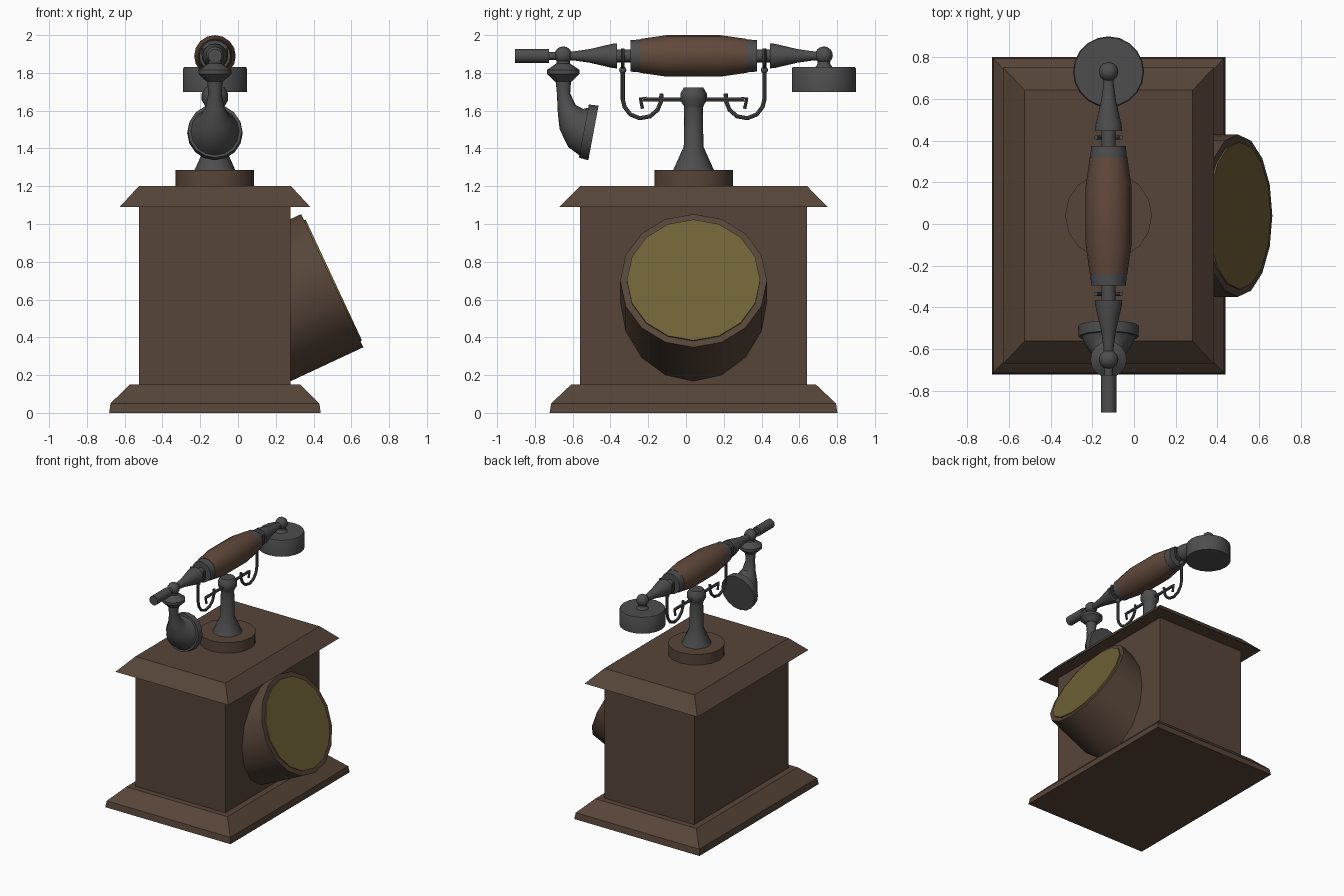
import bpy, bmesh, math
from mathutils import Vector

if "Cube" in bpy.data.objects:
    bpy.data.objects.remove(bpy.data.objects["Cube"])

CX, CY, HZ = -0.122, 0.04, 1.89      # centre of the case, height of the handset axis


def material(name, rgb):
    m = bpy.data.materials.new(name)
    m.diffuse_color = (*rgb, 1)
    m.use_nodes = True
    m.node_tree.nodes["Principled BSDF"].inputs["Base Color"].default_value = m.diffuse_color
    return m


WOOD = material("brown wood", (0.095, 0.060, 0.041))
GRIP = material("reddish wood", (0.120, 0.066, 0.044))
METAL = material("dark grey metal", (0.075, 0.075, 0.075))
BRASS = material("olive yellow", (0.155, 0.120, 0.036))


def finish(name, bm, mat, smooth=True):
    bmesh.ops.recalc_face_normals(bm, faces=bm.faces)
    me = bpy.data.meshes.new(name)
    bm.to_mesh(me)
    bm.free()
    me.materials.append(mat)
    ob = bpy.data.objects.new(name, me)
    bpy.context.collection.objects.link(ob)
    if smooth:
        bpy.ops.object.select_all(action='DESELECT')
        ob.select_set(True)
        bpy.context.view_layer.objects.active = ob
        bpy.ops.object.shade_smooth_by_angle(angle=math.radians(32))
    return ob


def skin(bm, loops):
    n = len(loops[0])
    for a, b in zip(loops, loops[1:]):
        for i in range(n):
            j = (i + 1) % n
            bm.faces.new((a[i], a[j], b[j], b[i]))
    bm.faces.new(loops[0])
    bm.faces.new(loops[-1][::-1])


def tiers(name, levels, mat):
    """Stack of rectangles: (z, half width, half depth)."""
    bm = bmesh.new()
    loops = [[bm.verts.new((CX + sx * hx, CY + sy * hy, z))
              for sx, sy in ((-1, -1), (1, -1), (1, 1), (-1, 1))] for z, hx, hy in levels]
    skin(bm, loops)
    return finish(name, bm, mat, False)


def loft(name, rings, mat, u=(1, 0, 0), n=16):
    """Circles (centre, normal, radius) joined in order."""
    bm, loops, u = bmesh.new(), [], Vector(u)
    for c, d, r in rings:
        v = Vector(d).normalized().cross(u)
        loops.append([bm.verts.new(Vector(c) + r * (math.cos(t) * u + math.sin(t) * v))
                      for t in (2 * math.pi * i / n for i in range(n))])
    skin(bm, loops)
    return finish(name, bm, mat)


def upright(name, y, profile, mat, n=16):
    return loft(name, [((CX, y, z), (0, 0, 1), r) for z, r in profile], mat, n=n)


def along(name, profile, mat, s=1, n=16):
    """Turned part on the handset axis; profile of (distance from CY, radius)."""
    return loft(name, [((CX, CY + s * d, HZ), (0, 1, 0), r) for d, r in profile], mat, n=n)


def tube(name, pts, r, mat, u=(1, 0, 0), n=8):
    pts = [Vector(p) for p in pts]
    rings = [(p, pts[min(i + 1, len(pts) - 1)] - pts[max(i - 1, 0)], r) for i, p in enumerate(pts)]
    return loft(name, rings, mat, u, n)


def ball(name, y, z, r):
    bm = bmesh.new()
    bmesh.ops.create_uvsphere(bm, u_segments=12, v_segments=8, radius=r)
    bmesh.ops.translate(bm, verts=bm.verts, vec=(CX, y, z))
    return finish(name, bm, METAL)


# Wooden case
tiers("base_plinth", [(0, .56, .762), (.05, .553, .754), (.15, .452, .648)], WOOD)
tiers("case_body", [(.15, .401, .601), (1.09, .401, .601)], WOOD)
tiers("case_cornice", [(1.09, .505, .71), (1.2, .403, .602)], WOOD)

# Slanted drum with its dial plate
axis = Vector((0.906, 0, 0.423))
front = Vector((0.499, CY, 0.70))
loft("drum", [(front - axis * .45, axis, .389), (front, axis, .389)], WOOD, (0, 1, 0))
loft("dial_plate", [(front - axis * .02, axis, .353), (front + axis * .009, axis, .353)],
     BRASS, (0, 1, 0))

# Stand
upright("stand_foot", CY, [(1.2, .208), (1.285, .208)], WOOD)
upright("stand_column", CY, [(1.285, .108), (1.41, .052), (1.61, .05), (1.625, .052), (1.655, .07),
                             (1.69, .07), (1.722, .052)], METAL)
tube("cross_bar", [(CX, CY - .27, 1.66), (CX, CY + .27, 1.66)], .011, METAL)

for s, side in ((-1, "front"), (1, "rear")):
    # Cradle hooks and forks
    path = [(.375, 1.82), (.375, 1.66), (.365, 1.62), (.335, 1.58), (.285, 1.56),
            (.23, 1.57), (.19, 1.605), (.172, 1.65), (.17, 1.69)]
    tube(side + "_cradle_hook", [(CX, CY + s * d, z) for d, z in path], .011, METAL)
    tube(side + "_bar_tip", [(CX, CY + s * d, z) for d, z in ((.25, 1.665), (.282, 1.665), (.27, 1.61))],
         .009, METAL)
    ball(side + "_hook_knob", CY + s * .375, 1.815, .019)
    arc = [math.radians(180 + 18 * i) for i in range(11)]
    fork = [(CX - .06, CY + s * .375, HZ + .04)]
    fork += [(CX + .06 * math.cos(t), CY + s * .375, HZ + .06 * math.sin(t)) for t in arc]
    fork += [(CX + .06, CY + s * .375, HZ + .04)]
    tube(side + "_cradle_fork", fork, .010, METAL, (0, 1, 0))

    # Handset ferrule, neck, cone and ball joint
    along(side + "_ferrule", [(.275, .088), (.335, .083)], METAL, s)
    along(side + "_neck", [(.33, .034), (.42, .034)], METAL, s)
    along(side + "_cone", [(.405, .066), (.43, .064), (.55, .036), (.635, .024), (.68, .022)], METAL, s)
    ball(side + "_joint", CY + s * .69, HZ + .003, .047)

# Wooden grip
along("handset_grip", [(-.28, .09), (-.14, .11), (.14, .11), (.28, .09)], GRIP)

# Front end rod
along("rod_neck", [(.69, .021), (.775, .021)], METAL, -1)
along("rod_end", [(.765, .037), (.945, .037)], METAL, -1)

# Earpiece
upright("earpiece", CY + .69, [(1.70, .17), (1.82, .17), (1.83, .165)], METAL, 20)
upright("earpiece_neck", CY + .69, [(1.825, .05), (1.845, .034), (1.89, .03)], METAL)

# Mouthpiece collar, curved horn and rim
upright("mouthpiece_collar", CY - .69, [(1.755, .045), (1.795, .087), (1.815, .087), (1.85, .036),
                                        (1.89, .034)], METAL)
horn = [(-.65, 1.77, .042, 0, -1), (-.648, 1.69, .035, .05, -1), (-.632, 1.615, .05, .3, -1),
        (-.606, 1.555, .083, .65, -.76), (-.578, 1.51, .112, .9, -.4), (-.541, 1.49, .128, .983, -.185)]
loft("mouthpiece_horn", [((CX, y, z), (0, a, b), r) for y, z, r, a, b in horn], METAL)
face = (0, .983, -.185)
loft("mouthpiece_rim", [((CX, -.541, 1.492), face, .143), ((CX, -.49, 1.482), face, .147)], METAL)
